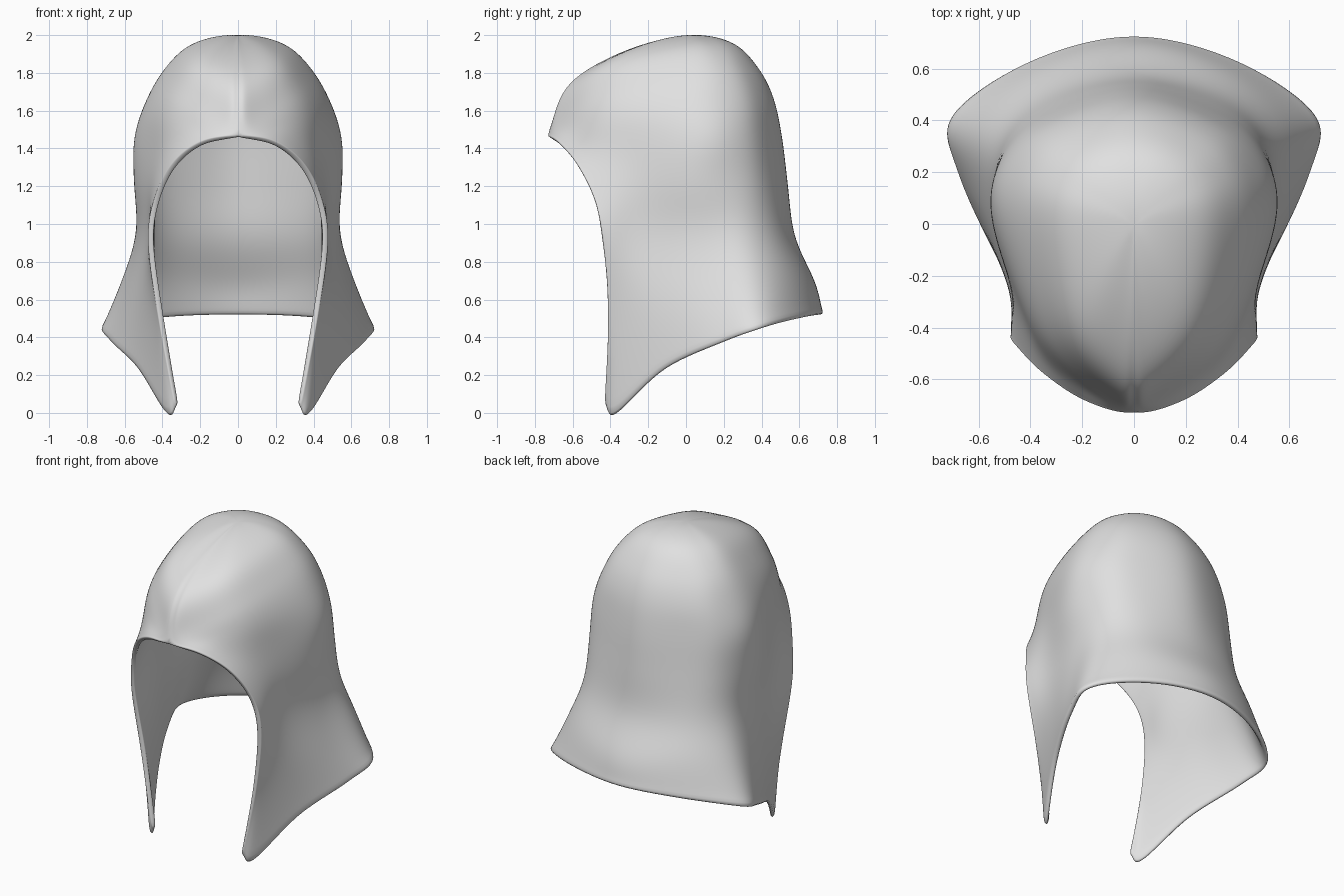
import bpy, bmesh
from mathutils import Vector

if "Cube" in bpy.data.objects:
    bpy.data.objects.remove(bpy.data.objects["Cube"])

# Half of the hood as rows from the hem up to the crown.
# Each row runs from the front edge, round the side, to the back centre.
ROWS = [
    [(.328, -.435, .04), (.535, -.12, .23), (.685, .2, .38), (.71, .42, .46), (.40, .635, .51), (0, .73, .525)],
    [(.42, -.415, .50), (.52, -.15, .57), (.60, .11, .63), (.615, .37, .69), (.38, .58, .72), (0, .69, .69)],
    [(.478, -.435, .90), (.475, -.22, .92), (.535, .08, .94), (.52, .33, .95), (.34, .50, .95), (0, .58, .93)],
    [(.445, -.485, 1.13), (.475, -.25, 1.2), (.555, .06, 1.22), (.49, .32, 1.22), (.31, .46, 1.22), (0, .545, 1.2)],
    [(.35, -.58, 1.32), (.435, -.33, 1.4), (.555, .06, 1.45), (.475, .3, 1.47), (.29, .43, 1.47), (0, .515, 1.45)],
    [(.19, -.685, 1.44), (.39, -.40, 1.57), (.495, .02, 1.64), (.42, .27, 1.67), (.26, .4, 1.66), (0, .47, 1.66)],
    [(0, -.735, 1.465), (.31, -.45, 1.70), (.395, 0, 1.81), (.34, .22, 1.83), (.20, .34, 1.82), (0, .39, 1.82)],
    [(0, -.575, 1.79), (.20, -.36, 1.885), (.25, 0, 1.95), (.20, .15, 1.96), (.11, .23, 1.96), (0, .25, 1.96)],
]
CROWN = Vector((0, .02, 2.005))
TOP = 6                            # row where the face opening closes at the centre
TIP = Vector((.385, -.38, -.01))   # lowest point of the front tip
BROW = Vector((0, .19, -.2))       # end guide that rounds the brow
NU, NV = 6, 6                      # steps per span


def flip(p):
    return Vector((-p.x, p.y, p.z))


def spline(pts, n, first=None, last=None):
    """Smooth curve through points; first and last are optional end guides."""
    first = first or pts[0] * 2 - pts[1]
    last = last or pts[-1] * 2 - pts[-2]
    p = [first] + pts + [last]
    out = []
    for i in range(1, len(p) - 2):
        a, b, c, d = p[i - 1:i + 3]
        for k in range(n):
            t = k / n
            out.append(0.5 * (2 * b + (c - a) * t + (2 * a - 5 * b + 4 * c - d) * t * t
                              + (3 * b - a - 3 * c + d) * t ** 3))
    return out + [pts[-1].copy()]


# Extra column close to the front edge, dipping to the tip at the hem
rows = []
for i, r in enumerate(ROWS):
    pts = [Vector(p) for p in r]
    guide = flip(pts[1]) if i > TOP else pts[0] * 2 - pts[1] + (BROW if i == TOP else Vector())
    extra = TIP if i == 0 else spline(pts, 4, guide, flip(pts[-2]))[1]
    rows.append([pts[0], extra] + pts[1:])

# Columns up to the crown; the front one turns a corner at the opening's top
columns = []
for j in range(7):
    col = [r[j] for r in rows] + [CROWN.copy()]
    g = col[-2]
    over = Vector((-g.x, 2 * CROWN.y - g.y, g.z))
    if j == 0:
        edge = spline(col[:TOP + 1], NV, last=flip(col[TOP - 1]))
        columns.append(edge[:-1] + spline(col[TOP:], NV, last=over))
    else:
        columns.append(spline(col, NV, last=over))

# Surface grid, both halves joined along the centre line
bm = bmesh.new()
for side in (1, -1):
    grid = []
    for i in range(len(columns[0])):
        row = [c[i] for c in columns]
        w = min(max(i / NV - TOP, 0), 1)
        front = (row[0] * 2 - row[1]).lerp(flip(row[1]), w)
        pts = spline(row, NU, first=front, last=flip(row[-2]))
        grid.append([bm.verts.new((max(p.x, 0) * side, p.y, p.z)) for p in pts])
    for a, b in zip(grid, grid[1:]):
        for j in range(len(a) - 1):
            quad = (a[j], a[j + 1], b[j + 1], b[j])
            bm.faces.new(quad[::side])
bmesh.ops.remove_doubles(bm, verts=bm.verts, dist=0.0005)

# Even out the cloth, keeping the rim in place
inner = [v for v in bm.verts if not v.is_boundary]
for _ in range(6):
    bmesh.ops.smooth_vert(bm, verts=inner, factor=0.4,
                          use_axis_x=True, use_axis_y=True, use_axis_z=True)
for f in bm.faces:
    f.smooth = True
mesh = bpy.data.meshes.new("hood")
bm.to_mesh(mesh)
bm.free()
hood = bpy.data.objects.new("hood", mesh)
bpy.context.collection.objects.link(hood)

# Cloth thickness and rounded rim
solid = hood.modifiers.new("thickness", 'SOLIDIFY')
solid.thickness = 0.03
solid.offset = -1
sub = hood.modifiers.new("rounding", 'SUBSURF')
sub.levels = sub.render_levels = 1

cloth = bpy.data.materials.new("light grey cloth")
cloth.diffuse_color = (.75, .75, .75, 1)
cloth.use_nodes = True
cloth.node_tree.nodes["Principled BSDF"].inputs["Base Color"].default_value = cloth.diffuse_color
mesh.materials.append(cloth)
